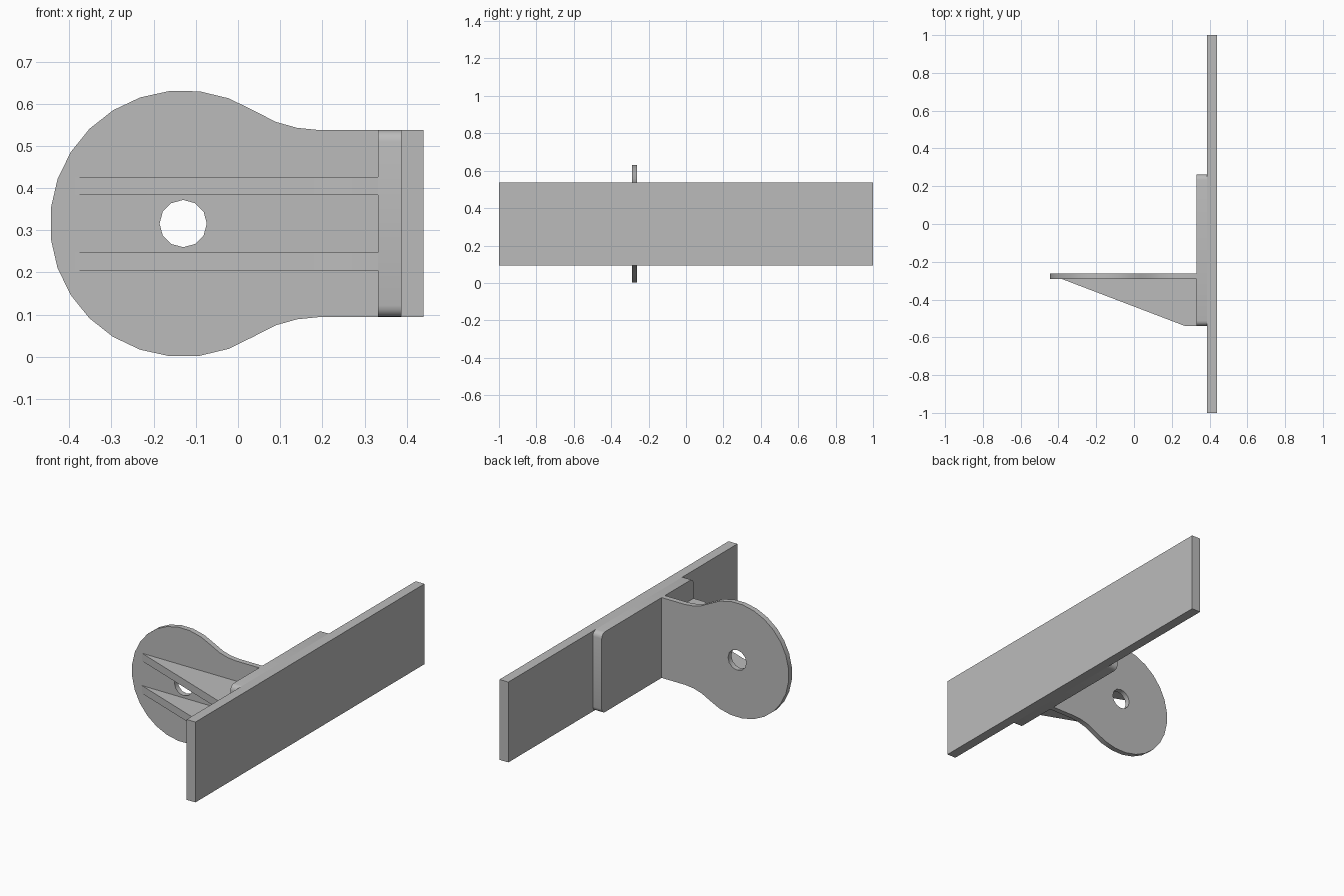
import bpy, bmesh
from math import sin, cos, pi, radians
from mathutils import Vector

if "Cube" in bpy.data.objects:
    bpy.data.objects.remove(bpy.data.objects["Cube"], do_unlink=True)

grey = bpy.data.materials.new("plain grey")
grey.use_nodes = True
colour = (0.5, 0.5, 0.5, 1)
grey.diffuse_color = colour
grey.node_tree.nodes["Principled BSDF"].inputs["Base Color"].default_value = colour

MID = 0.316           # height of the symmetry plane
HALF = 0.222          # half height of the wall plate


def arc(cx, cy, r, start, end, steps):
    angles = [radians(start + (end - start) * i / steps) for i in range(steps + 1)]
    return [(cx + r * cos(a), cy + r * sin(a)) for a in angles]


def prism(name, loops, place, depth):
    """Fill the outline (later loops are holes) and extrude it by depth."""
    bm = bmesh.new()
    edges = []
    for loop in loops:
        verts = [bm.verts.new(place(u, v)) for u, v in loop]
        edges += [bm.edges.new((a, b)) for a, b in zip(verts, verts[1:] + verts[:1])]
    if len(loops) == 1:
        bm.faces.new(verts)
    else:
        bmesh.ops.triangle_fill(bm, edges=edges, use_beauty=True)
    result = bmesh.ops.extrude_face_region(bm, geom=bm.faces[:], use_keep_orig=True)
    moved = [g for g in result["geom"] if isinstance(g, bmesh.types.BMVert)]
    bmesh.ops.translate(bm, verts=moved, vec=Vector(depth))
    bmesh.ops.recalc_face_normals(bm, faces=bm.faces[:])
    mesh = bpy.data.meshes.new(name)
    bm.to_mesh(mesh)
    bm.free()
    mesh.materials.append(grey)
    obj = bpy.data.objects.new(name, mesh)
    bpy.context.collection.objects.link(obj)
    bpy.ops.object.select_all(action="DESELECT")
    obj.select_set(True)
    bpy.context.view_layer.objects.active = obj
    bpy.ops.object.shade_smooth_by_angle(angle=radians(31))
    return obj


# Long wall plate
low, high = MID - HALF, MID + HALF
prism("wall_plate", [[(-1, low), (1, low), (1, high), (-1, high)]],
      lambda u, v: (0.386, u, v), (0.054, 0, 0))

# Mounting pad with rounded corners
r = 0.028
pad = []
for cy, cz, start in ((0.262 - r, high - r, 0), (r - 0.54, high - r, 90),
                      (r - 0.54, low + r, 180), (0.262 - r, low + r, 270)):
    pad += arc(cy, cz, r, start, start + 90, 4)
prism("mounting_pad", [pad], lambda u, v: (0.332, u, v), (0.054, 0, 0))

# Round lug with a flared neck and a bolt hole
neck = [(0.332, HALF), (0.19, HALF), (0.14, 0.227), (0.09, 0.241), (0.035, 0.269)]
outline = neck + arc(-0.13, 0, 0.316, 70, 290, 17) + [(x, -z) for x, z in reversed(neck)]
hole = arc(-0.13, 0, 0.056, 0, 330, 11)
prism("lug", [outline, hole], lambda u, v: (u, -0.29, MID + v), (0, 0.029, 0))

# Pair of tapering stiffening ribs
rib = [(-0.385, -0.29), (0.27, -0.54), (0.332, -0.54), (0.332, -0.29)]
for name, z in (("lower_rib", 0.205), ("upper_rib", 0.384)):
    prism(name, [rib], lambda u, v: (u, v, z), (0, 0, 0.043))
